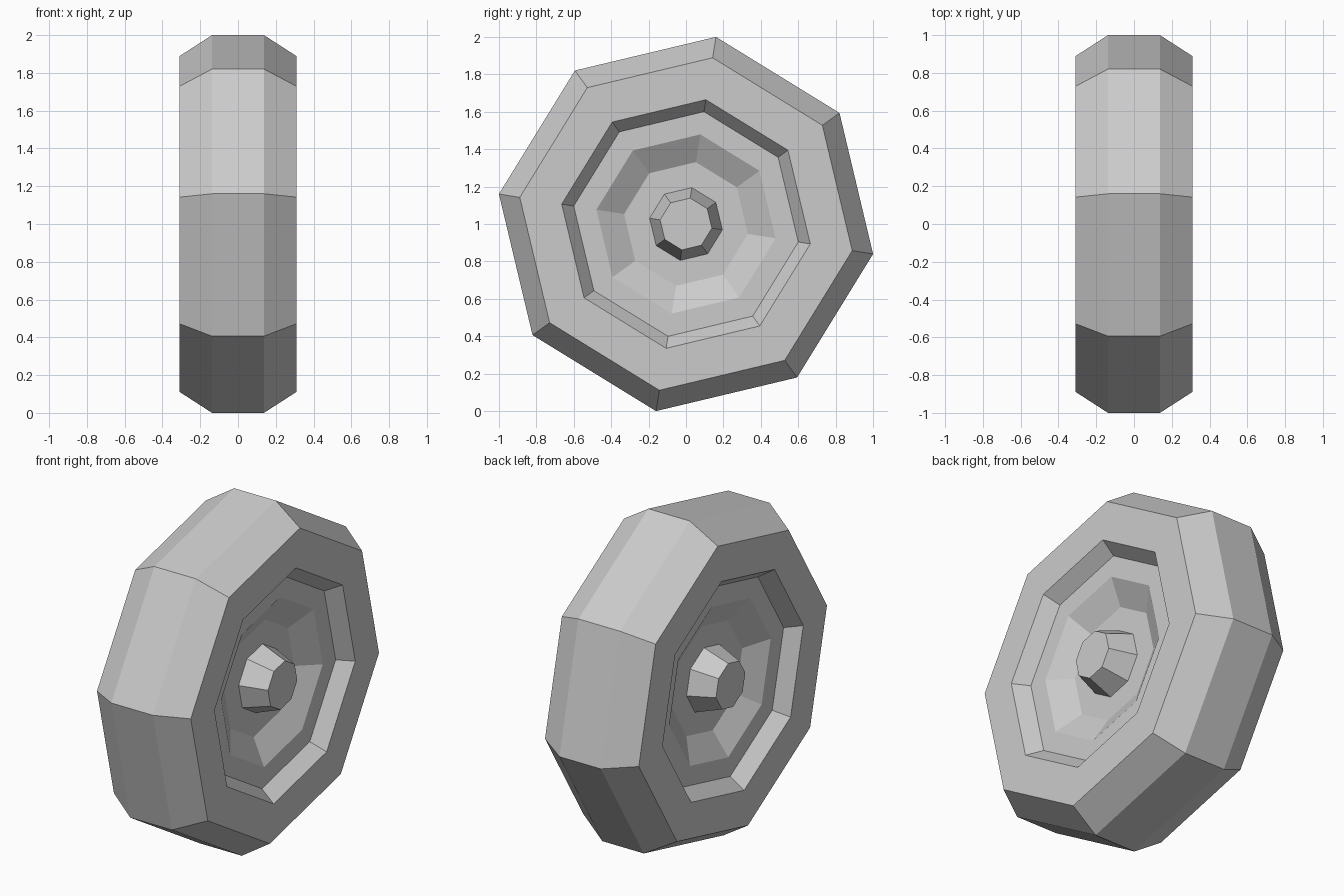
import bpy, bmesh, math

cube = bpy.data.objects.get("Cube")
if cube:
    bpy.data.objects.remove(cube, do_unlink=True)

SIDES = 8
TURN = math.radians(80.9)   # rolls the octagon off square
CENTRE_Z = 1.0

grey = bpy.data.materials.new("plain_grey")
grey.use_nodes = True
colour = (0.6, 0.6, 0.6, 1)
grey.diffuse_color = colour
grey.node_tree.nodes["Principled BSDF"].inputs["Base Color"].default_value = colour


def lathe(name, profile, cap_end=False):
    """Spin (x, radius) points around the x axis into flat-sided rings."""
    bm = bmesh.new()
    rings = []
    for x, r in profile:
        angles = [TURN + i * math.tau / SIDES for i in range(SIDES)]
        rings.append([bm.verts.new((x, r * math.cos(a), r * math.sin(a))) for a in angles])
    for a, b in zip(rings, rings[1:]):
        for i in range(SIDES):
            j = (i + 1) % SIDES
            bm.faces.new((a[i], b[i], b[j], a[j]))
    if cap_end:
        bm.faces.new(rings[-1])
    # Outward winding: profiles run from -x to +x over the tread, or inward on the +x side
    for f in bm.faces:
        f.normal_update()
    mesh = bpy.data.meshes.new(name)
    bm.to_mesh(mesh)
    bm.free()
    mesh.materials.append(grey)
    obj = bpy.data.objects.new(name, mesh)
    obj.location.z = CENTRE_Z
    bpy.context.collection.objects.link(obj)
    return obj


def mirror_x(obj):
    mod = obj.modifiers.new("both_sides", 'MIRROR')
    mod.use_axis[0] = True
    mod.use_clip = True


# Tyre: half tread, bevelled shoulder, flat sidewall
tyre = lathe("tyre", [(0, 1.013), (0.137, 1.013), (0.31, 0.9), (0.31, 0.673)])

# Rim: step down, flat ledge, dish and floor
rim = lathe("rim", [(0.31, 0.673), (0.225, 0.608), (0.225, 0.485), (0.14, 0.335), (0.14, 0.197)])

# Hub: tapered boss with a flat cap
hub = lathe("hub", [(0.14, 0.197), (0.295, 0.14)], cap_end=True)

for part in (tyre, rim, hub):
    mirror_x(part)
